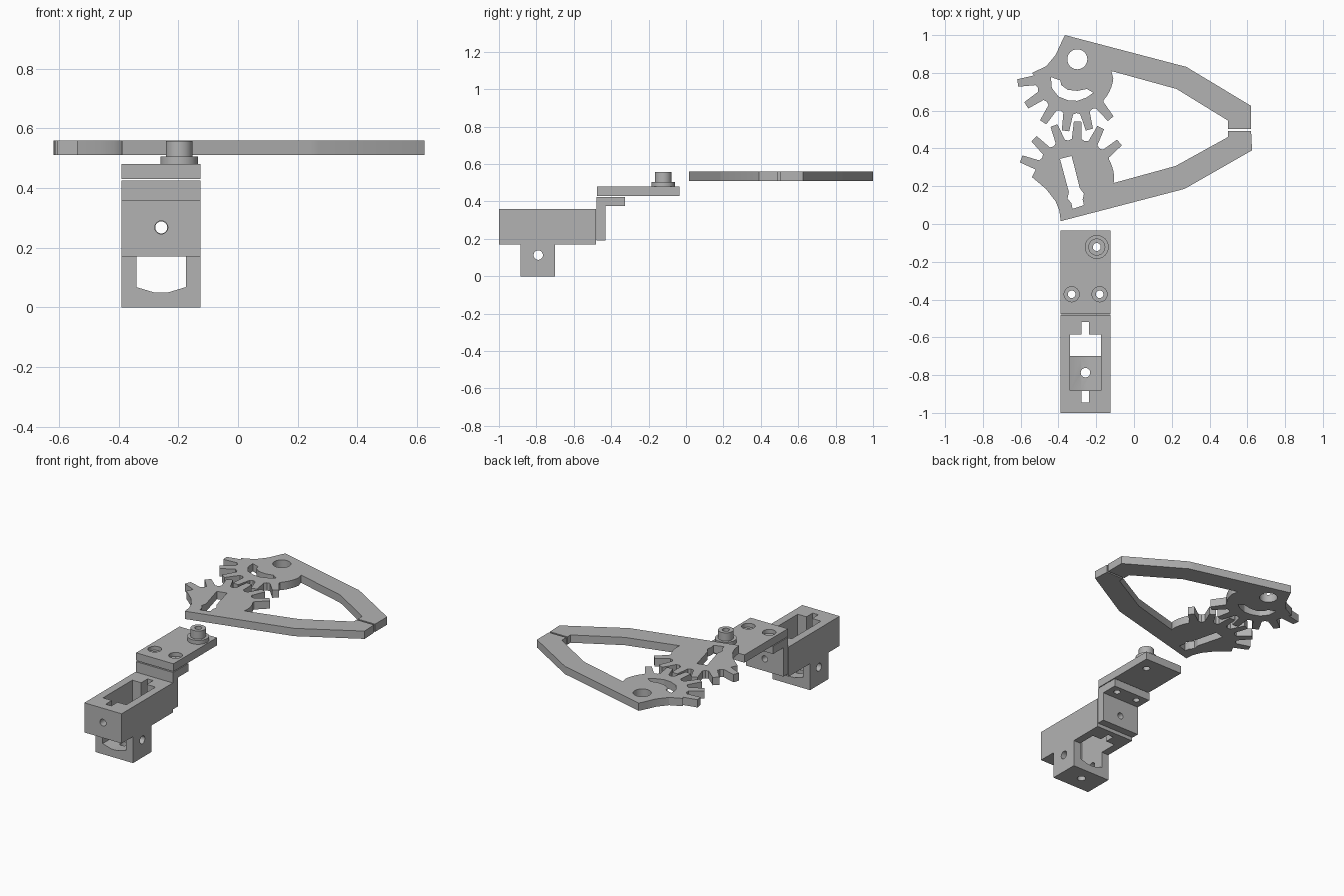
import bpy, bmesh
from math import sin, cos, radians, pi

cube = bpy.data.objects.get("Cube")
if cube:
    bpy.data.objects.remove(cube, do_unlink=True)

grey = bpy.data.materials.new("plain_grey")
grey.use_nodes = True
GREY = (0.45, 0.45, 0.45, 1)
grey.diffuse_color = GREY
grey.node_tree.nodes["Principled BSDF"].inputs["Base Color"].default_value = GREY


def prism(name, pts, axis, lo, hi):
    """Extrude a 2D outline along an axis."""
    place = {"x": lambda a, b, c: (c, a, b),
             "y": lambda a, b, c: (a, c, b),
             "z": lambda a, b, c: (a, b, c)}[axis]
    bm = bmesh.new()
    low = [bm.verts.new(place(a, b, lo)) for a, b in pts]
    high = [bm.verts.new(place(a, b, hi)) for a, b in pts]
    bm.faces.new(low)
    bm.faces.new(high)
    for i in range(len(pts)):
        j = (i + 1) % len(pts)
        bm.faces.new((low[i], low[j], high[j], high[i]))
    bmesh.ops.recalc_face_normals(bm, faces=bm.faces)
    mesh = bpy.data.meshes.new(name)
    bm.to_mesh(mesh)
    bm.free()
    mesh.materials.append(grey)
    ob = bpy.data.objects.new(name, mesh)
    bpy.context.collection.objects.link(ob)
    return ob


def rect(a0, a1, b0, b1):
    return [(a0, b0), (a1, b0), (a1, b1), (a0, b1)]


def circle(a, b, r, n=32):
    return [(a + r * cos(2 * pi * i / n), b + r * sin(2 * pi * i / n)) for i in range(n)]


def activate(ob):
    bpy.ops.object.select_all(action="DESELECT")
    ob.select_set(True)
    bpy.context.view_layer.objects.active = ob


def combine(ob, other, operation="DIFFERENCE"):
    """Apply a boolean and remove the helper."""
    mod = ob.modifiers.new("shape", "BOOLEAN")
    mod.object = other
    mod.operation = operation
    mod.solver = "EXACT"
    activate(ob)
    bpy.ops.object.modifier_apply(modifier=mod.name)
    bpy.data.objects.remove(other, do_unlink=True)


def cut(ob, pts, axis, lo, hi):
    combine(ob, prism("cutter", pts, axis, lo, hi))


LEFT, RIGHT, MID = -0.125, -0.39, -0.257

# Servo housing with a U-shaped foot
housing = prism("servo_housing", [(-1, 0.17), (-0.885, 0.17), (-0.885, 0), (-0.70, 0),
                                  (-0.70, 0.17), (-0.482, 0.17), (-0.482, 0.36), (-1, 0.36)],
                "x", RIGHT, LEFT)
cut(housing, [(-0.34, 0.17), (-0.34, 0.068), (-0.28, 0.05), (-0.235, 0.05),
              (-0.175, 0.068), (-0.175, 0.17)], "y", -0.9, -0.68)
cut(housing, rect(-0.34, -0.175, -0.882, -0.585), "z", 0.1, 0.5)
cut(housing, rect(-0.277, -0.237, -0.945, -0.52), "z", 0.1, 0.5)
cut(housing, circle(MID, 0.268, 0.022), "y", -1.1, -0.4)
cut(housing, circle(-0.79, 0.113, 0.025), "x", -0.5, 0)
cut(housing, circle(MID, -0.787, 0.025), "z", -0.1, 0.08)

# Angle bracket behind the housing
SCREWS = (-0.33, -0.182)
bracket = prism("angle_bracket", [(-0.478, 0.19), (-0.43, 0.19), (-0.43, 0.375),
                                  (-0.325, 0.375), (-0.325, 0.425), (-0.478, 0.425)],
                "x", RIGHT, LEFT)
cut(bracket, circle(MID, 0.268, 0.02), "y", -0.6, -0.3)
for x in SCREWS:
    cut(bracket, circle(x, -0.372, 0.02), "z", 0.3, 0.5)

# Top plate with counterbored screw holes and a stepped pivot post
plate = prism("pivot_plate", rect(RIGHT, LEFT, -0.475, -0.035), "z", 0.43, 0.48)
for x in SCREWS:
    cut(plate, circle(x, -0.372, 0.02), "z", 0.3, 0.6)
    cut(plate, circle(x, -0.372, 0.04), "z", 0.455, 0.6)
for radius, top in ((0.063, 0.505), (0.045, 0.557)):
    combine(plate, prism("post", circle(-0.197, -0.122, radius), "z", 0.46, top), "UNION")
cut(plate, circle(-0.197, -0.122, 0.021), "z", 0.3, 0.7)


def gear_edge(cx, cy, start, first, step):
    """Root arc followed by six narrow teeth."""
    def polar(r, deg):
        return (cx + r * cos(radians(deg)), cy + r * sin(radians(deg)))
    s = 1 if step > 0 else -1
    end = first - 9 * s
    edge = [polar(0.207, start + (end - start) * i / 6) for i in range(1, 7)]
    for i in range(6):
        a = first + step * i
        edge += [polar(0.214, a - 7 * s), polar(0.305, a - 3.7 * s),
                 polar(0.305, a + 3.7 * s), polar(0.214, a + 7 * s)]
        if i < 5:
            edge.append(polar(0.207, a + 12 * s))
    return edge


# Rear gripper arm with its gear sector
rear = [(-0.365, 1.0), (0.245, 0.84), (0.275, 0.833), (0.62, 0.625), (0.62, 0.503),
        (0.497, 0.503), (0.497, 0.548), (0.225, 0.715), (-0.12, 0.81)]
rear += gear_edge(-0.315, 0.794, 0, -51, -24)
rear += [(-0.54, 0.80), (-0.465, 0.835), (-0.415, 0.895), (-0.385, 0.96)]
rear_arm = prism("rear_gripper_arm", rear, "z", 0.51, 0.56)
cut(rear_arm, circle(-0.30, 0.872, 0.053), "z", 0.4, 0.7)
cut(rear_arm, [(-0.44, 0.778), (-0.435, 0.72), (-0.40, 0.675), (-0.35, 0.655),
               (-0.30, 0.652), (-0.25, 0.67), (-0.215, 0.695), (-0.25, 0.715),
               (-0.30, 0.705), (-0.35, 0.71), (-0.385, 0.735), (-0.39, 0.76)], "z", 0.4, 0.7)

# Front gripper arm with its gear sector and horn slot
front = [(-0.388, 0.015), (0.245, 0.18), (0.27, 0.187), (0.625, 0.39), (0.62, 0.492),
         (0.497, 0.492), (0.497, 0.46), (0.22, 0.307), (-0.108, 0.217)]
front += gear_edge(-0.312, 0.238, -5, 39.5, 24)
front += [(-0.54, 0.248), (-0.465, 0.185), (-0.415, 0.12), (-0.395, 0.07)]
front_arm = prism("front_gripper_arm", front, "z", 0.51, 0.56)
cut(front_arm, [(-0.392, 0.345), (-0.33, 0.36), (-0.287, 0.19), (-0.265, 0.16),
                (-0.272, 0.13), (-0.265, 0.10), (-0.325, 0.08), (-0.332, 0.11),
                (-0.352, 0.135), (-0.345, 0.17)], "z", 0.4, 0.7)

# Smooth the round holes and posts, keep edges crisp
for ob in (housing, bracket, plate, rear_arm, front_arm):
    activate(ob)
    bpy.ops.object.shade_smooth_by_angle(angle=radians(20))
